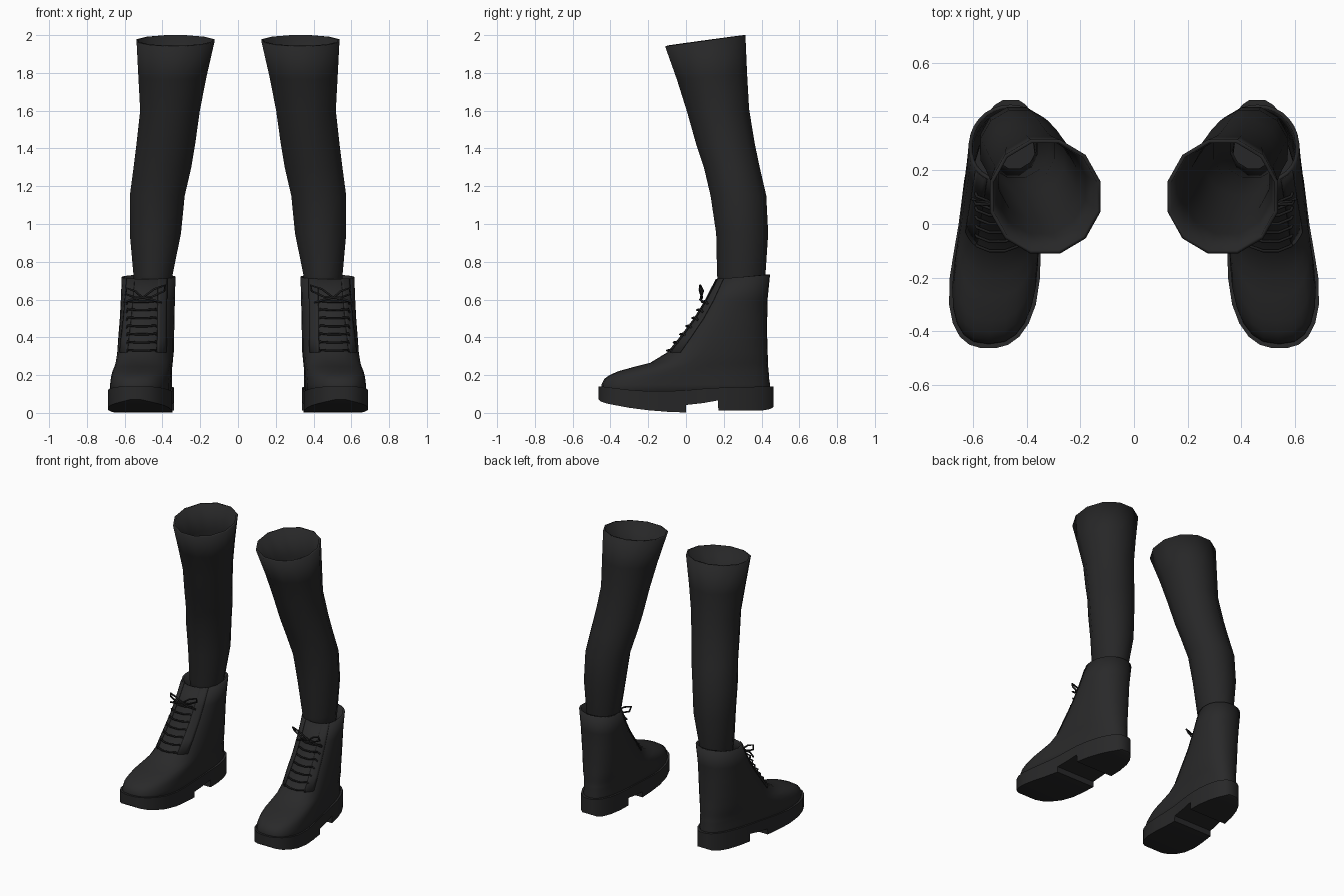
import bpy, bmesh, math
from mathutils import Vector

if "Cube" in bpy.data.objects:
    bpy.data.objects.remove(bpy.data.objects["Cube"], do_unlink=True)


def material(name, value):
    m = bpy.data.materials.new(name)
    m.use_nodes = True
    colour = (value, value, value * 1.03, 1)
    m.diffuse_color = colour
    bsdf = m.node_tree.nodes["Principled BSDF"]
    bsdf.inputs["Base Color"].default_value = colour
    bsdf.inputs["Roughness"].default_value = 0.7
    return m


FABRIC = material("charcoal fabric", 0.020)
LEATHER = material("charcoal leather", 0.022)
RUBBER = material("charcoal rubber", 0.021)
CORD = material("black cord", 0.012)


def loft(name, rings, side, mat, closed=True, caps=False, thickness=0, offset=-1, angle=40):
    """Skin a list of equal rings, mirrored in x when side is -1."""
    bm = bmesh.new()
    rows = [[bm.verts.new((p[0] * side, p[1], p[2])) for p in r] for r in rings]
    n = len(rows[0])
    for a, b in zip(rows, rows[1:]):
        for i in range(n if closed else n - 1):
            j = (i + 1) % n
            face = (a[i], a[j], b[j], b[i])
            bm.faces.new(face if side > 0 else face[::-1])
    if caps:
        bm.faces.new(rows[0])
        bm.faces.new(rows[-1])
        bmesh.ops.recalc_face_normals(bm, faces=bm.faces)
    me = bpy.data.meshes.new(name)
    bm.to_mesh(me)
    bm.free()
    me.materials.append(mat)
    ob = bpy.data.objects.new(name, me)
    bpy.context.collection.objects.link(ob)
    if thickness:
        mod = ob.modifiers.new("thickness", "SOLIDIFY")
        mod.thickness, mod.offset = thickness, offset
    bpy.ops.object.select_all(action="DESELECT")
    ob.select_set(True)
    bpy.context.view_layer.objects.active = ob
    bpy.ops.object.shade_smooth_by_angle(angle=math.radians(angle))
    return ob


def cord(name, paths, side):
    cu = bpy.data.curves.new(name, "CURVE")
    cu.dimensions = "3D"
    cu.bevel_depth, cu.bevel_resolution = 0.006, 1
    cu.use_fill_caps = True
    for path in paths:
        sp = cu.splines.new("POLY")
        sp.points.add(len(path) - 1)
        for pt, (x, y, z) in zip(sp.points, path):
            pt.co = (x * side, y, z, 1)
    cu.materials.append(CORD)
    ob = bpy.data.objects.new(name, cu)
    bpy.context.collection.objects.link(ob)


def foot_axis(y):
    return 0.46 + (0.45 - y) * 0.09


def spow(v, p):
    return math.copysign(abs(v) ** p, v)


# Boot slices: height, back y, front y, heel half width, toe half width, squareness
BOOT = [(.09, .445, -.45, .125, .185, 2.6), (.15, .445, -.447, .125, .185, 2.6),
        (.18, .44, -.433, .125, .18, 2.6), (.20, .44, -.405, .125, .178, 2.6),
        (.22, .437, -.36, .125, .174, 2.6), (.245, .435, -.27, .125, .17, 2.5),
        (.265, .435, -.19, .125, .168, 2.5), (.32, .432, -.10, .13, .162, 2.4),
        (.40, .43, -.035, .132, .157, 2.4), (.50, .43, .04, .136, .15, 2.3),
        (.60, .432, .10, .139, .146, 2.2), (.72, .445, .157, .1425, .1425, 2.1)]


def boot_point(row, t, grow=0):
    z, yb, yf, wb, wf, n = row
    u = 0.5 - 0.5 * spow(math.cos(t), 2 / n)
    pinch = 1 - max(0, 0.1 - 0.3 * z) * math.sin(math.pi * u) ** 4
    w = (wb + (wf - wb) * u) * pinch + grow
    y = yb + grow + (yf - yb - 2 * grow) * u
    x = foot_axis(y) + spow(math.sin(t), 2 / n) * w
    return (x, y, z + (y - 0.3) * 0.08 * (z / 0.72) ** 8)


def front_y(z):
    for a, b in zip(BOOT, BOOT[1:]):
        if a[0] <= z <= b[0]:
            return a[2] + (b[2] - a[2]) * (z - a[0]) / (b[0] - a[0])


def sole_half_width(y):
    u = (0.462 - y) / 0.925
    taper = max(0, 1 - abs(2 * u - 1) ** 2.6) ** (1 / 2.6)
    return max(0.03, (0.14 + 0.06 * u) * taper * (1 - 0.1 * math.sin(math.pi * u) ** 4))


# Sole stations: y, bottom z, top z; repeated y values make the steps of the heel
SOLE = [(-.462, .07, .14), (-.45, .06, .14), (-.42, .05, .137), (-.37, .04, .13),
        (-.3, .027, .122), (-.2, .014, .115), (-.1, .006, .115), (0, .002, .12),
        (.001, .042, .12), (.09, .052, .128), (.17, .066, .133), (.171, .012, .133),
        (.26, .012, .136), (.35, .012, .138), (.41, .014, .14), (.445, .02, .14),
        (.462, .03, .14)]

# Stocking rings: left x, right x, front y, back y, height
LEG = [(.35, .54, .19, .40, .52), (.345, .555, .16, .425, .73), (.30, .575, .155, .44, .95),
       (.28, .575, .125, .43, 1.15), (.245, .555, .09, .395, 1.3), (.225, .54, .05, .37, 1.42),
       (.20, .52, .0, .34, 1.6), (.165, .53, -.055, .33, 1.78), (.122, .54, -.118, .322, 1.97)]


def sole_ring(y, bottom, top):
    w, c = sole_half_width(y), foot_axis(y)
    return [(c - w, y, top), (c + w, y, top), (c + w, y, bottom), (c - w, y, bottom)]


def leg_ring(x0, x1, y0, y1, z):
    ring = []
    for i in range(12):
        a = math.tau * (i + 0.5) / 12
        y = (y0 + y1) / 2 + math.sin(a) * (y1 - y0) / 2
        tilt = 0.14 * (z / 1.97) ** 6 * (y - (y0 + y1) / 2)
        ring.append(((x0 + x1) / 2 + math.cos(a) * (x1 - x0) / 2 * 1.02, y, z + tilt))
    return ring


for side, tag in ((1, "left"), (-1, "right")):
    loft(tag + "_stocking", [leg_ring(*r) for r in LEG], side, FABRIC, thickness=0.014)

    # Boot upper, open at the ankle
    turn = [-math.tau * i / 28 for i in range(28)]
    loft(tag + "_boot_upper", [[boot_point(r, t) for t in turn] for r in BOOT],
         side, LEATHER, thickness=0.014)

    # Raised lacing facings either side of the tongue
    for k, edge in (("inner", -1), ("outer", 1)):
        spans = [math.pi - edge * (0.42 + 0.1 * i) for i in range(5)]
        rings = [[boot_point(r, t, 0.003) for t in spans] for r in BOOT[7:]]
        loft(f"{tag}_{k}_facing", rings, side * edge, LEATHER, closed=False,
             thickness=0.004, offset=0).scale.x = edge

    # Sole with stepped heel
    loft(tag + "_sole", [sole_ring(*s) for s in SOLE], side, RUBBER, caps=True, angle=35)

    # Rows of lace across the instep
    rows = []
    for i in range(7):
        z = 0.33 + i * 0.043
        y = front_y(z)
        rows.append([(0.51 + dx, y + dy, z + dz) for dx, dy, dz in
                     ((-.08, .022, -.012), (-.075, .008, .004), (-.03, -.008, 0),
                      (.03, -.008, 0), (.075, .01, .004), (.08, .022, -.012))])
    cord(tag + "_laces", rows, side)

    # Bow with two loops and two tails
    knot = Vector((0.505, 0.085, 0.61))
    shapes = [((0, 0, 0), (-.06, -.012, .045), (-.12, -.01, .066), (-.115, .005, .035),
               (-.05, -.005, .005), (0, 0, 0)),
              ((0, 0, 0), (.04, -.012, .035), (.085, -.01, .05), (.09, 0, .02),
               (.04, -.005, 0), (0, 0, 0)),
              ((0, 0, 0), (-.05, -.01, -.01), (-.1, .01, -.025)),
              ((0, 0, 0), (.06, -.01, -.01), (.1, .01, -.025))]
    cord(tag + "_bow", [[knot + Vector(p) for p in s] for s in shapes], side)
